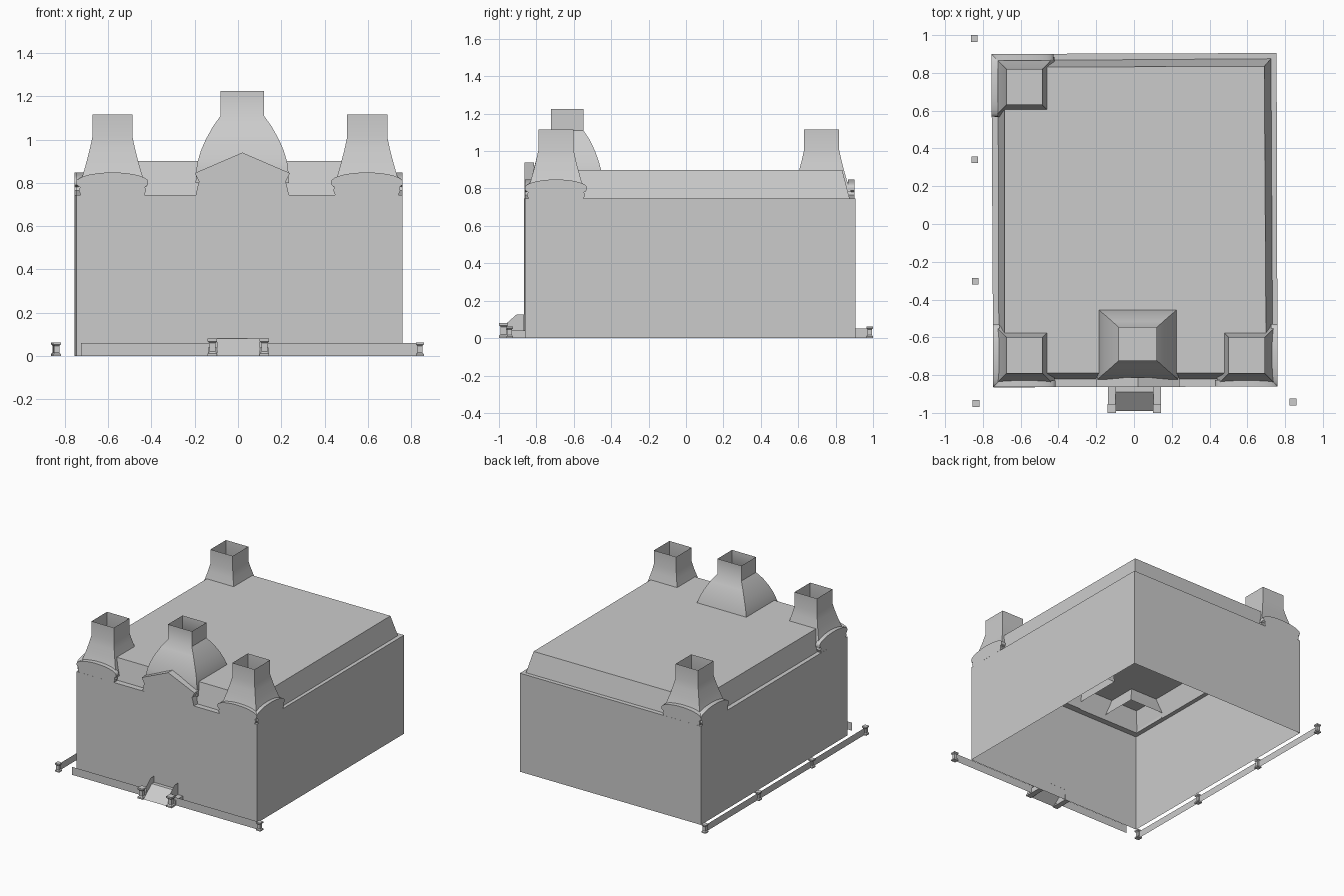
import bpy, math

cube = bpy.data.objects.get("Cube")
if cube:
    bpy.data.objects.remove(cube, do_unlink=True)

stone = bpy.data.materials.new("plain_grey")
stone.use_nodes = True
grey = (0.6, 0.6, 0.6, 1)
stone.diffuse_color = grey
stone.node_tree.nodes["Principled BSDF"].inputs["Base Color"].default_value = grey


def make(name, verts, faces, smooth=False):
    mesh = bpy.data.meshes.new(name)
    mesh.from_pydata(verts, [], faces)
    mesh.materials.append(stone)
    ob = bpy.data.objects.new(name, mesh)
    bpy.context.collection.objects.link(ob)
    if smooth:
        bpy.ops.object.select_all(action='DESELECT')
        ob.select_set(True)
        bpy.context.view_layer.objects.active = ob
        bpy.ops.object.shade_smooth_by_angle(angle=math.radians(35))
    return ob


def loft(name, rings, top=False, bottom=False, smooth=False):
    """Skin a stack of equal counter-clockwise rings."""
    n = len(rings[0])
    verts = [v for ring in rings for v in ring]
    faces = [(k * n + i, k * n + (i + 1) % n, (k + 1) * n + (i + 1) % n, (k + 1) * n + i)
             for k in range(len(rings) - 1) for i in range(n)]
    if top:
        faces.append(tuple(range(len(verts) - n, len(verts))))
    if bottom:
        faces.append(tuple(reversed(range(n))))
    return make(name, verts, faces, smooth)


def rect(cx, cy, hx, hy, z):
    return [(cx + sx * hx, cy + sy * hy, z) for sx, sy in ((-1, -1), (1, -1), (1, 1), (-1, 1))]


def at(corners, z):
    return [(x, y, z) for x, y in corners]


def gable(name, profile, wall, inward, along_x, centre):
    """Upright slab with an outline (u, z), reaching from the wall face inward."""
    rings = []
    for d in (wall, wall + inward):
        rings.append([(centre + u, d, z) if along_x else (d, centre + u, z) for u, z in profile])
    if (inward > 0) == along_x:
        rings.reverse()
    return loft(name, rings, top=True, bottom=True, smooth=True)


# Building shell: walls, ledge, sloping roof edge and flat roof, open below
EAVE, ROOF = 0.745, 0.9
outer = [(-0.745, -0.865), (0.76, -0.86), (0.755, 0.905), (-0.755, 0.9)]
inner = [(-0.715, -0.82), (0.735, -0.82), (0.725, 0.875), (-0.72, 0.865)]
upper = [(-0.685, -0.79), (0.7, -0.79), (0.69, 0.835), (-0.685, 0.83)]
loft("building_shell", [at(outer, 0), at(outer, EAVE), at(inner, EAVE), at(upper, ROOF)], top=True)

# Corner gables: arched top on a notched foot
half = [(0.147, EAVE), (0.155, 0.765), (0.15, 0.78), (0.163, 0.79), (0.165, 0.805)]
arc = [(0.165 * math.cos(a), 0.805 + 0.043 * math.sin(a))
       for a in (math.pi * i / 14 for i in range(1, 14))]
arch = half + arc + [(-u, z) for u, z in reversed(half)]
T = 0.035
gable("front_gable_right", arch, -0.864, T, True, -0.58)
gable("front_gable_left", arch, -0.861, T, True, 0.595)
gable("side_gable_right", arch, -0.746, T, False, -0.697)
gable("side_gable_left", arch, 0.76, -T, False, -0.695)
gable("rear_gable", arch, 0.9, -T, True, -0.59)
gable("rear_side_gable", arch, -0.755, T, False, 0.733)

# Pointed central gable
half = [(0.215, EAVE), (0.205, 0.79), (0.2, 0.805), (0.22, 0.845)]
peak = half + [(0, 0.94)] + [(-u, z) for u, z in reversed(half)]
gable("centre_gable", peak, -0.863, 0.05, True, 0.02)

# Corner turrets: flared square roofs with open necks
flare = [(0.78, 0.158), (0.84, 0.136), (0.9, 0.119), (0.955, 0.105), (1.01, 0.093), (1.115, 0.093)]
for name, x, y in (("front_turret_right", -0.58, -0.695),
                   ("front_turret_left", 0.597, -0.695),
                   ("rear_turret", -0.58, 0.725)):
    loft(name, [rect(x, y, h, h, z) for z, h in flare], smooth=True)

# Central square dome with open neck
dome = [(0.8, 0.216, 0.19), (0.87, 0.211, 0.187), (0.9, 0.206, 0.181), (0.95, 0.191, 0.167),
        (1.0, 0.169, 0.149), (1.06, 0.136, 0.12), (1.11, 0.1, 0.087), (1.225, 0.1, 0.087)]
loft("centre_dome", [rect(0.02, -0.635, hx, hy, z) for z, hx, hy in dome], smooth=True)

# Fence posts: waisted square blocks
waist = [(0, 1), (0.15, 1), (0.25, 0.65), (0.75, 0.65), (0.85, 1), (1, 1)]


def post(name, x, y, hx, hy, height):
    loft(name, [rect(x, y, hx * s, hy * s, z * height) for z, s in waist], top=True, bottom=True)


side_posts = [(-0.836, -0.95), (-0.84, -0.303), (-0.843, 0.34), (-0.846, 0.982)]
for i, (x, y) in enumerate(side_posts + [(0.841, -0.942)]):
    post("fence_post_%d" % (i + 1), x, y, 0.018, 0.018, 0.063)


# Fence panels: thin sheets
def panel(name, a, b, h=0.06):
    make(name, [(*a, 0), (*b, 0), (*b, h), (*a, h)], [(0, 1, 2, 3)])


for i in range(3):
    panel("side_fence_%d" % (i + 1), side_posts[i + 1], side_posts[i], 0.052)
panel("front_fence_right", (-0.725, -0.945), (-0.12, -0.944))
panel("front_fence_left", (0.12, -0.943), (0.835, -0.942))

# Entrance ramp, landing, side kerbs, pillars and cheek sheets
ramp = [(-0.99, 0), (-0.89, 0.08), (-0.862, 0.08)]
make("entrance_ramp", [(x, y, z) for y, z in ramp for x in (-0.098, 0.102)],
     [(0, 1, 3, 2), (2, 3, 5, 4)])
for name, x, cheek in (("right", -0.118, -0.098), ("left", 0.122, 0.102)):
    post("entrance_pillar_" + name, x, -0.976, 0.022, 0.024, 0.08)
    loft("entrance_kerb_" + name, [rect(x, -0.907, 0.02, 0.045, z) for z in (0, 0.04)],
         top=True, bottom=True)
    side = [(-0.955, 0), (-0.865, 0), (-0.865, 0.127), (-0.905, 0.127), (-0.955, 0.083)]
    make("entrance_cheek_" + name, [(cheek, y, z) for y, z in side], [tuple(range(5))])
